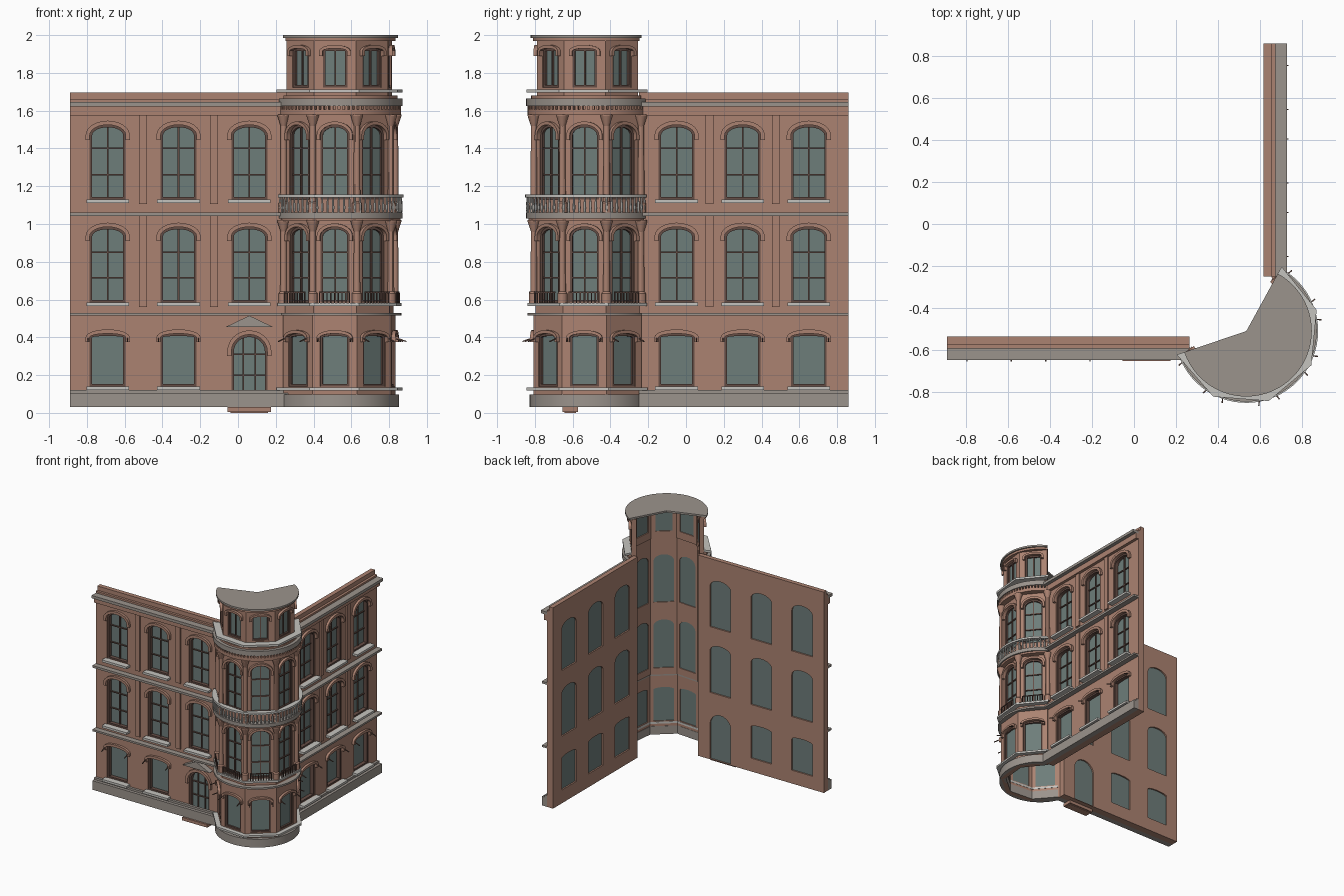
import bpy, bmesh
from math import sin, cos, pi, radians
from mathutils import Matrix, Vector

cube = bpy.data.objects.get("Cube")
if cube:
    bpy.data.objects.remove(cube, do_unlink=True)


def material(name, *rgb):
    m = bpy.data.materials.new(name)
    m.use_nodes = True
    m.diffuse_color = (*rgb, 1)
    m.node_tree.nodes["Principled BSDF"].inputs["Base Color"].default_value = (*rgb, 1)
    return m


BRICK = material("brick", .41, .225, .165)
STONE = material("grey stone", .33, .295, .265)
PALE = material("pale stone", .56, .55, .52)
FRAME = material("dark frame", .13, .075, .06)
GLASS = material("glass", .155, .205, .195)

parts = {}


def part(name, mat):
    return parts.setdefault(name, (bmesh.new(), mat))[0]


def plate(name, mat, loops, d0, d1, M):
    """Outline with optional holes, extruded from depth d0 to d1."""
    bm = part(name, mat)
    edges = []
    for loop in loops:
        vs = [bm.verts.new(M @ Vector((x, y, d0))) for x, y in loop]
        if len(loops) == 1:
            faces = [bm.faces.new(vs)]
        else:
            edges += [bm.edges.new((a, b)) for a, b in zip(vs, vs[1:] + vs[:1])]
    if edges:
        res = bmesh.ops.triangle_fill(bm, edges=edges, use_beauty=True)
        faces = [g for g in res["geom"] if isinstance(g, bmesh.types.BMFace)]
    top = bmesh.ops.extrude_face_region(bm, geom=faces)["geom"]
    verts = [g for g in top if isinstance(g, bmesh.types.BMVert)]
    bmesh.ops.translate(bm, verts=verts, vec=M.to_3x3() @ Vector((0, 0, d1 - d0)))


def rect(u0, u1, z0, z1):
    return [(u0, z0), (u1, z0), (u1, z1), (u0, z1)]


def box(name, mat, u0, u1, z0, z1, d0, d1, M):
    plate(name, mat, [rect(u0, u1, z0, z1)], d0, d1, M)


def arch(u, w, z0, zs, zt, n=12):
    arc = [(u + w / 2 * cos(pi * i / n), zs + (zt - zs) * sin(pi * i / n)) for i in range(n + 1)]
    return [(u - w / 2, z0), (u + w / 2, z0)] + arc


def lathe(name, mat, profile, x, y, sides=12):
    bm = part(name, mat)
    for (r0, z0), (r1, z1) in zip(profile, profile[1:]):
        bmesh.ops.create_cone(bm, cap_ends=True, segments=sides, radius1=r0, radius2=r1, depth=z1 - z0,
                              matrix=Matrix.Translation((x, y, (z0 + z1) / 2)))


def wall_frame(x, y, a):
    """Local axes: along the wall, up, outward."""
    M = Matrix(((-sin(a), 0, cos(a)), (cos(a), 0, sin(a)), (0, 1, 0))).to_4x4()
    return Matrix.Translation((x, y, 0)) @ M


def window(where, M, u, w, z0, zs, zt, depth, cols=2, rows=(), hood=.022, arms=False):
    """Glass, frame, glazing bars and hood for one opening."""
    hole = arch(u, w, z0, zs, zt)
    plate(where + "_glass", GLASS, [hole], -depth, -depth + .008, M)
    inner = arch(u, w - .026, z0 + .013, zs, zt - .013)
    plate(where + "_window_frames", FRAME, [hole, inner], -depth + .008, -.006, M)
    bars = where + "_glazing_bars"
    for i in range(1, cols):
        x = u - w / 2 + w * i / cols
        box(bars, FRAME, x - .004, x + .004, z0, zt - .008, -depth + .008, -depth + .018, M)
    for z in rows:
        box(bars, FRAME, u - w / 2, u + w / 2, z - .004, z + .004, -depth + .008, -depth + .018, M)
    outer = arch(u, w + 2 * hood, zs - .025, zs, zt + hood)
    low = arch(u, w, zs - .025, zs, zt)
    plate(where + "_hoods", BRICK, [outer[1:] + outer[:1] + low[:1] + low[:0:-1]], -.002, .02, M)
    if arms:
        for s in (-1, 1):
            R = M @ Matrix.Translation((u + s * (w / 2 + .01), zs, 0)) @ Matrix.Rotation(.35, 4, "X")
            box(where + "_awning_arms", FRAME, -.003, .003, -.003, .003, 0, .065, R)
    return hole


# Window rows: sill, spring and crown heights, glazing rows
GROUND = (.14, .4, .42)
FIRST = (.585, .935, .985)
SECOND = (1.13, 1.47, 1.525)
BARS = {FIRST: (.715, .85), SECOND: (1.26, 1.4)}

# Two straight wings
THICK = .057


def wing(where, M, u0, u1, centres, door=None):
    holes = []
    for u in centres:
        for row in (GROUND, FIRST, SECOND):
            if row is GROUND and u == door:
                holes.append(window(where, M, u, .19, .035, .325, .415, .045, 3, (.2, .31)))
                continue
            holes.append(window(where, M, u, .19, *row, .045, 1 if row is GROUND else 2,
                                BARS.get(row, ()), arms=row is GROUND))
            box(where + "_sills", PALE, u - .113, u + .113, row[0] - .018, row[0], -.03, .045, M)
    plate(where + "_wall", BRICK, [rect(u0, u1, .03, 1.66)] + holes, -THICK, 0, M)
    box(where + "_parapet", BRICK, u0, u1, 1.66, 1.695, -THICK, -.02, M)
    box(where + "_plinth", STONE, u0, u1, .03, .105, -.002, .045, M)
    for z0, z1, d in ((.105, .122, .02), (.515, .53, .045), (1.042, 1.06, .045), (1.622, 1.645, .055)):
        box(where + "_ledges", STONE, u0, u1, z0, z1, -.002, d, M)
    box(where + "_frieze", BRICK, u0, u1, 1.575, 1.622, -.002, .025, M)
    for a, b in zip(centres, centres[1:]):
        m = (a + b) / 2
        for z0, z1 in ((.56, 1.042), (1.105, 1.58)):
            box(where + "_pilasters", BRICK, m - .021, m + .021, z0, z1, -.002, .012, M)


FRONT = wall_frame(0, -.593, -pi / 2)
SIDE = wall_frame(.675, 0, 0)
wing("front_wing", FRONT, -.89, .265, (-.69, -.315, .06), door=.06)
wing("side_wing", SIDE, -.25, .86, (-.05, .3, .65))
plate("door_pediment", STONE, [[(-.065, .455), (.185, .455), (.06, .515)]], 0, .045, FRONT)
box("door_step", BRICK, -.055, .175, .005, .03, -.02, .06, FRONT)
box("door_step", BRICK, -.04, .16, 0, .005, -.01, .05, FRONT)

# Corner tower: five facets
CX, CY = .535, -.51
STEP = radians(44.5)
MID = radians(310)
START, END = MID - 2.5 * STEP, MID + 2.5 * STEP
CENTRE = Matrix.Translation((CX, CY, 0))


def arc(r, n):
    return [(r * cos(START + (END - START) * i / n), r * sin(START + (END - START) * i / n)) for i in range(n + 1)]


def ring(name, mat, r, z0, z1, n=40, inner=.272):
    plate(name, mat, [arc(r, n) + arc(inner, 5)[::-1]], z0, z1, CENTRE)


def facets(where, radius, z0, z1, rows, w):
    apothem = radius * cos(STEP / 2)
    half = radius * sin(STEP / 2)
    for i in range(5):
        a = MID + (i - 2) * STEP
        M = wall_frame(CX + apothem * cos(a), CY + apothem * sin(a), a)
        holes = [window(where, M, 0, w, *row, .028, 1 if row is GROUND else 2, BARS.get(row, ()),
                        hood=.018, arms=row is GROUND) for row in rows]
        plate(where + "_wall", BRICK, [rect(-half, half, z0, z1)] + holes, -.035, 0, M)
        # Low iron guards at the first floor
        if FIRST in rows:
            for k in range(9):
                u = -.08 + .02 * k
                box("window_guards", FRAME, u - .003, u + .003, .58, .64, .028, .034, M)
            box("window_guards", FRAME, -.083, .083, .636, .642, .027, .035, M)


facets("tower_ground", .312, .03, .53, (GROUND,), .155)
facets("tower_middle", .302, .53, 1.66, (FIRST, SECOND), .155)
TOP = (1.722, 1.915, 1.93)
BARS[TOP] = ()
facets("tower_top", .293, 1.66, 1.985, (TOP,), .13)

ring("tower_plinth", STONE, .318, .03, .098)
for z0, z1, r in ((.515, .53, .33), (1.03, 1.06, .336), (1.625, 1.665, .336)):
    ring("tower_bands", STONE, r, z0, z1)
for z0, z1, r in ((.118, .134, .35), (.566, .582, .345), (1.695, 1.712, .35)):
    ring("tower_sill_bands", PALE, r, z0, z1, 5)
for z0, z1, r in ((1.015, 1.03, .325), (1.578, 1.605, .328), (1.665, 1.68, .31), (1.968, 1.985, .3)):
    ring("tower_mouldings", BRICK, r, z0, z1)

# Balcony balusters, rail and cornice dentils
ring("balcony_rail", PALE, .342, 1.14, 1.156, inner=.322)
for x, y in arc(.33, 44):
    lathe("balusters", PALE, [(.005, 1.06), (.008, 1.085), (.004, 1.14)], CX + x, CY + y, 6)
for i in range(50):
    a = START + (END - START) * (i + .5) / 50
    D = wall_frame(CX + .3 * cos(a), CY + .3 * sin(a), a)
    box("dentils", BRICK, -.007, .007, 1.605, 1.625, 0, .028, D)

# Columns at the facet corners
for x, y in arc(.31, 5):
    for z0, z1 in ((.582, 1.02), (1.06, 1.58)):
        lathe("columns", BRICK, [(.026, z0), (.026, z0 + .05), (.018, z0 + .06), (.016, z1 - .06),
                                 (.021, z1 - .045), (.033, z1 - .008), (.033, z1)], CX + x, CY + y)

# Tower roof
plate("tower_roof", STONE, [[(0, 0)] + arc(.312, 40)], 1.985, 2.0, CENTRE)

# Turn the parts into objects
for name, (bm, mat) in parts.items():
    bmesh.ops.recalc_face_normals(bm, faces=bm.faces)
    mesh = bpy.data.meshes.new(name)
    bm.to_mesh(mesh)
    bm.free()
    mesh.materials.append(mat)
    mesh.shade_smooth()
    mesh.set_sharp_from_angle(angle=radians(30))
    bpy.context.collection.objects.link(bpy.data.objects.new(name, mesh))
